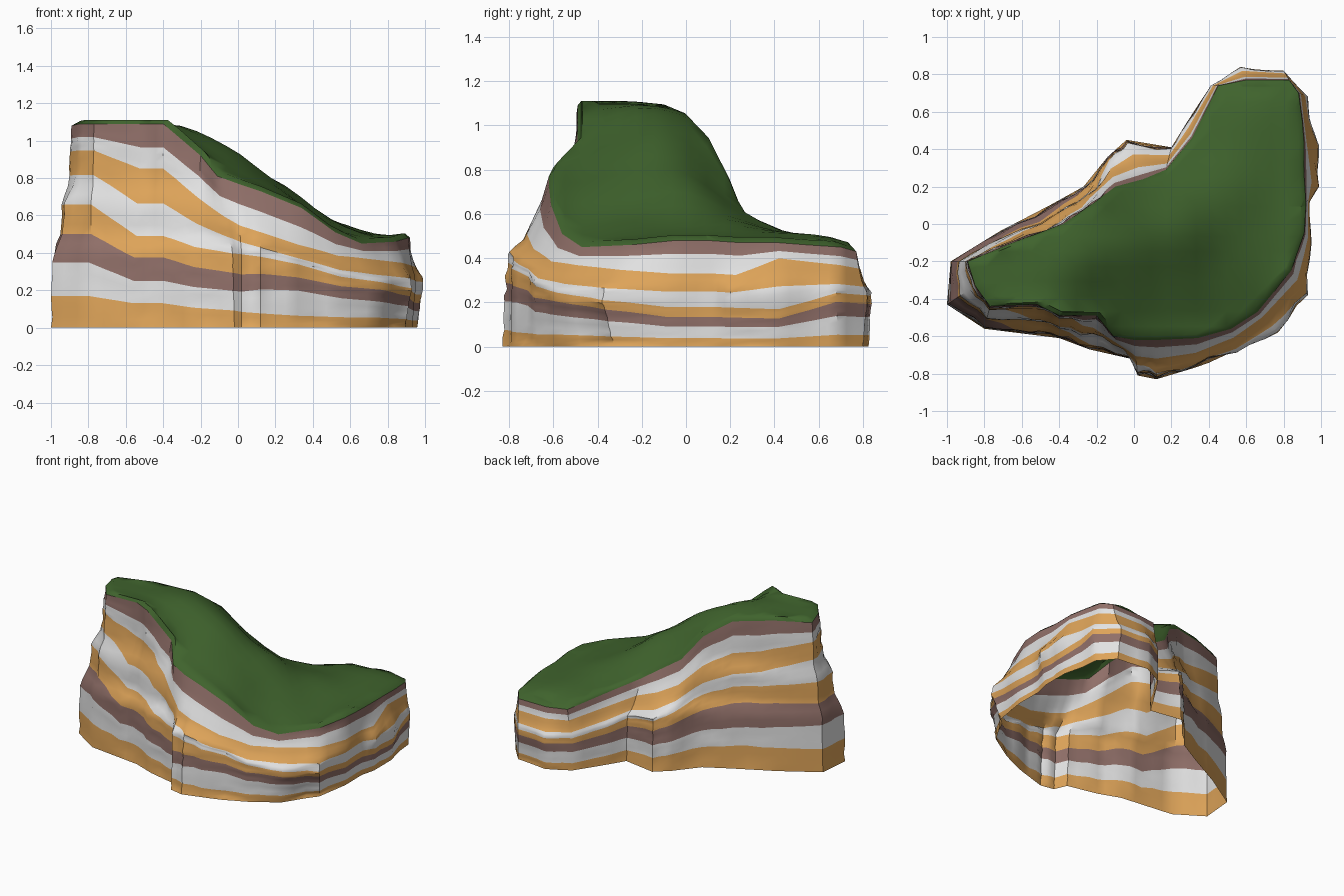
import bpy, bmesh, random
from mathutils import Vector

random.seed(4)
cube = bpy.data.objects.get("Cube")
if cube:
    bpy.data.objects.remove(cube)


def material(name, colour):
    mat = bpy.data.materials.new(name)
    mat.use_nodes = True
    mat.diffuse_color = (*colour, 1)
    mat.node_tree.nodes["Principled BSDF"].inputs["Base Color"].default_value = (*colour, 1)
    return mat


orange = material("orange sandstone", (0.73, 0.37, 0.10))
white = material("pale limestone", (0.76, 0.76, 0.76))
brown = material("brown shale", (0.28, 0.16, 0.14))
green = material("grass green", (0.05, 0.125, 0.026))
ORANGE, WHITE, BROWN = 0, 1, 2
STRATA = [ORANGE, WHITE, BROWN, ORANGE, WHITE, ORANGE, WHITE, BROWN]

# Plan of the cliff: rim x, y, z, then foot x, y, counter-clockwise from the west tip
PLAN = [
    (-.89, -.20, 1.08, -.98, -.20), (-.85, -.33, 1.09, -1.0, -.43),
    (-.77, -.44, 1.09, -.80, -.56), (-.52, -.43, 1.09, -.56, -.59),
    (-.40, -.49, 1.09, -.40, -.61), (-.20, -.49, .92, -.24, -.67),
    (-.11, -.60, .81, -.02, -.72), (0, -.62, .77, .02, -.81),
    (.12, -.62, .73, .12, -.83), (.34, -.61, .64, .32, -.77),
    (.52, -.56, .51, .55, -.69), (.66, -.47, .45, .77, -.58),
    (.84, -.25, .46, .93, -.38), (.91, -.05, .48, .95, -.10),
    (.92, .10, .48, .94, .12), (.91, .25, .47, .99, .20),
    (.91, .42, .47, .99, .42), (.90, .55, .46, .94, .56),
    (.88, .70, .45, .93, .68), (.83, .77, .43, .80, .82),
    (.60, .77, .43, .57, .84), (.45, .74, .44, .41, .74),
    (.31, .46, .50, .28, .54), (.17, .29, .57, .20, .41),
    (.05, .24, .65, -.04, .45), (-.10, .20, .75, -.14, .36),
    (-.22, .11, .92, -.27, .20), (-.38, 0, 1.03, -.45, .10),
    (-.65, -.10, 1.07, -.72, -.04),
]
# Height fractions of the strata boundaries, by type of cliff section
TALL = (0, .156, .32, .46, .605, .75, .87, .935, 1)
UPPER = (0, .12, .23, .345, .45, .61, .78, .885, 1)
MIDDLE = (0, .11, .25, .37, .51, .595, .71, .86, 1)
LOWER = (0, .1, .31, .42, .53, .58, .69, .84, 1)
CORNER = (0, .12, .31, .45, .54, .63, .82, .91, 1)
EAST = (0, .08, .19, .28, .375, .52, .69, .875, 1)
WIDE = (0, .08, .19, .27, .36, .58, .85, .92, 1)
BACK = (0, .16, .29, .45, .56, .65, .78, .9, 1)
# Which section stands at which plan point
STATIONS = [(2, TALL), (3, UPPER), (4, UPPER), (7, MIDDLE), (9, LOWER), (11, CORNER),
            (13, EAST), (15, EAST), (16, WIDE), (18, CORNER), (21, CORNER),
            (25, BACK), (27.5, BACK), (29, TALL)]
# How far the wall stands out towards the foot line: terraces by height in the west,
# a bulge by height fraction in the east, and a steep crest everywhere
TERRACED = [(0, 1), (.42, .9), (.49, .57), (.68, .5), (.77, .15), (1.1, 0)]
BULGED = [(0, .6), (.3, .8), (.45, 1), (.68, .9), (.8, .45), (1, 0)]
CREST = [(.57, 1), (.66, .55), (.86, .17), (1, 0)]


def sample(table, t):
    """Linear lookup of a number or tuple in a sorted table."""
    if t <= table[0][0]:
        return table[0][1]
    for (a, u), (b, v) in zip(table, table[1:]):
        if t <= b:
            k = (t - a) / (b - a)
            if isinstance(u, tuple):
                return tuple(p + (q - p) * k for p, q in zip(u, v))
            return u + (v - u) * k
    return table[-1][1]


# Split each plan segment into finer columns
SPLIT = 3
columns, spans = [], []
for i, here in enumerate(PLAN):
    there = PLAN[(i + 1) % len(PLAN)]
    for s in range(SPLIT):
        columns.append([p + (q - p) * s / SPLIT for p, q in zip(here, there)])
        spans.append((Vector(there[3:]) - Vector(here[3:])).length)
COUNT = len(columns)


def finish(name, bm, mats, angle):
    mesh = bpy.data.meshes.new(name)
    bm.to_mesh(mesh)
    bm.free()
    for mat in mats:
        mesh.materials.append(mat)
    obj = bpy.data.objects.new(name, mesh)
    bpy.context.collection.objects.link(obj)
    bpy.ops.object.select_all(action='DESELECT')
    obj.select_set(True)
    bpy.context.view_layer.objects.active = obj
    bpy.ops.object.shade_smooth_by_angle(angle=angle)


# Layered cliff wall, open underneath
ROWS = 3
bm = bmesh.new()
grid = []
for n, (rx, ry, rz, fx, fy) in enumerate(columns):
    levels = sample(STATIONS, n / SPLIT)
    fine = [0]
    for a, b in zip(levels, levels[1:]):
        fine += [a + (b - a) * (r + 1) / ROWS for r in range(ROWS)]
    east = min(max((rx - .4) / .4, 0), 1)
    wear = min(spans[n] / .2, 1)
    rough = random.uniform(-.15, .1) * wear if n % SPLIT else 0
    column = []
    for t in fine:
        out = sample(TERRACED, rz * t) * (1 - east) + sample(BULGED, t) * east
        if t > 0:
            out += rough + random.uniform(-.04, .04) * wear
        out = max(min(out, sample(CREST, t)), 0)
        column.append(bm.verts.new((rx + (fx - rx) * out, ry + (fy - ry) * out, rz * t)))
    grid.append(column)
for i in range(COUNT):
    left, right = grid[i], grid[(i + 1) % COUNT]
    for j in range(len(left) - 1):
        face = bm.faces.new((left[j], right[j], right[j + 1], left[j + 1]))
        face.material_index = STRATA[j // ROWS]
finish("cliff_wall", bm, [orange, white, brown], 0.7)

# Spot heights that shape the grass slope
SPOTS = [Vector(p) for p in (
    (-.75, -.27, 1.11), (-.55, -.25, 1.11), (-.35, -.2, 1.11), (-.32, -.1, 1.11),
    (-.16, -.1, 1.06), (-.05, -.1, .97), (-.05, -.35, .91), (.2, 0, .79),
    (.2, -.35, .76), (.45, .15, .59), (.45, -.3, .57), (.65, .4, .52),
    (.7, 0, .5), (.6, .65, .53), (.8, .65, .52))]
anchors = SPOTS + [Vector(c[:3]) for c in columns[::SPLIT]]
CENTRE = Vector((.25, -.1))


def height(p):
    total = weight = 0
    for a in anchors:
        w = 1 / ((a.xy - p).length_squared + .004) ** 2
        total += w * a.z
        weight += w
    return total / weight


# Grass surface: a raised lip along the rim, then a sheet cut into a regular grid
bm = bmesh.new()
rim, lip = [], []
for rx, ry, rz, *_ in columns:
    p = CENTRE + (Vector((rx, ry)) - CENTRE) * .96
    rim.append(bm.verts.new((rx, ry, rz)))
    lip.append(bm.verts.new((p.x, p.y, min(max(height(p), rz + .025), 1.11))))
sheet = bm.faces.new(lip)
for i in range(COUNT):
    j = (i + 1) % COUNT
    bm.faces.new((rim[i], rim[j], lip[j], lip[i]))
pieces = [sheet]
for axis in (Vector((1, 0, 0)), Vector((0, 1, 0))):
    for step in range(-12, 13):
        geom = list({g for f in pieces for g in (f, *f.edges, *f.verts)})
        cut = bmesh.ops.bisect_plane(bm, geom=geom, dist=.0001, plane_no=axis,
                                     plane_co=axis * (step * .08 + .013))
        pieces = [g for g in cut["geom"] if isinstance(g, bmesh.types.BMFace)]

# Drape the inner grid points over the spot heights and relax them
edge_verts = set(rim) | {v for v in bm.verts if any(f not in pieces for f in v.link_faces)}
loose = [v for v in bm.verts if v not in edge_verts]
for v in loose:
    v.co.z = height(v.co.xy)
for _ in range(4):
    means = []
    for v in loose:
        near = [e.other_vert(v).co.z for e in v.link_edges]
        means.append(sum(near) / len(near))
    for v, z in zip(loose, means):
        v.co.z = (v.co.z + z) / 2
finish("grass_top", bm, [green], 1.2)
